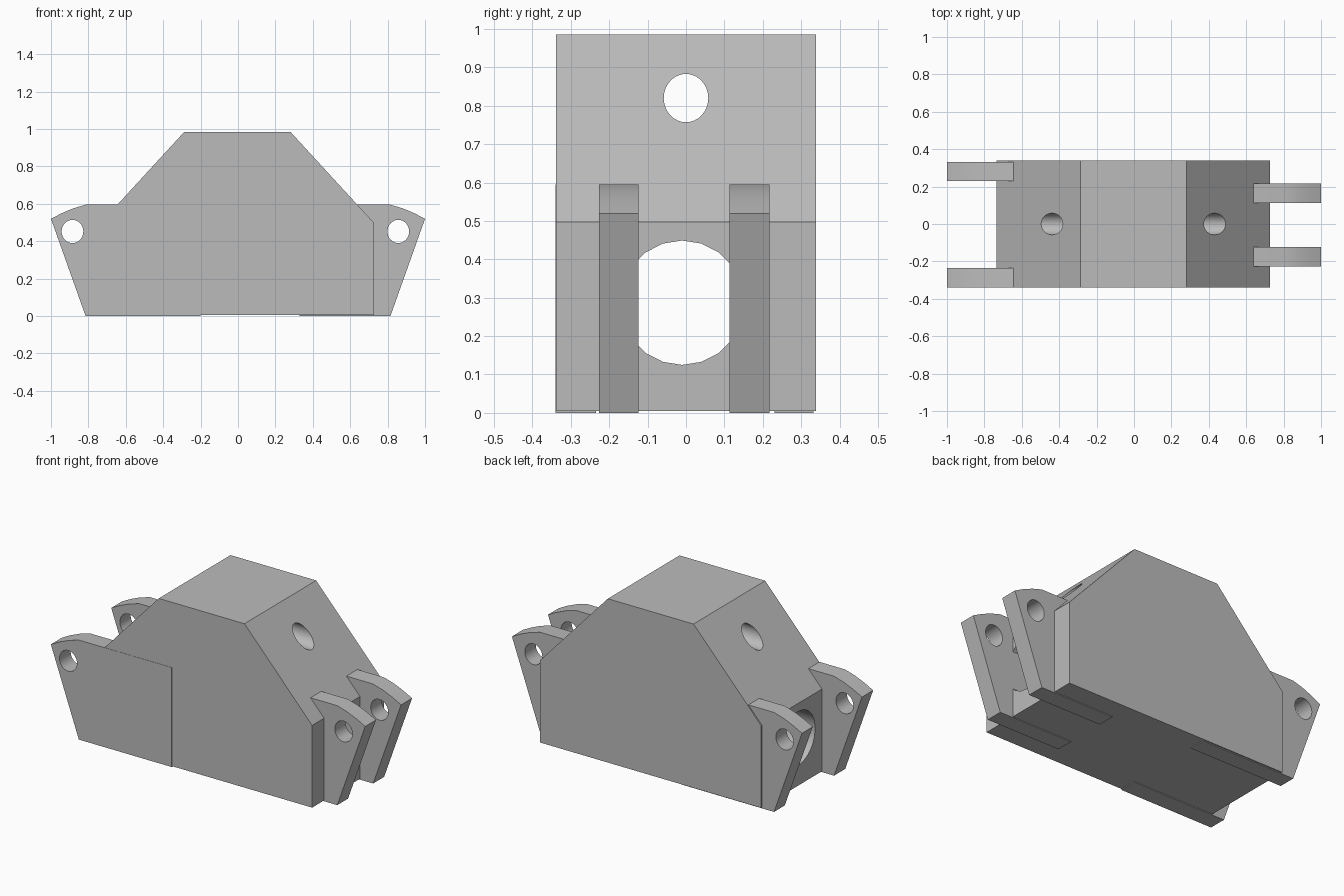
import bpy
import bmesh
from math import radians
from mathutils import Matrix, Vector

if "Cube" in bpy.data.objects:
    bpy.data.objects.remove(bpy.data.objects["Cube"], do_unlink=True)

steel = bpy.data.materials.new("grey_steel")
steel.use_nodes = True
GREY = (0.5, 0.5, 0.5, 1)
steel.diffuse_color = GREY
steel.node_tree.nodes["Principled BSDF"].inputs["Base Color"].default_value = GREY


def add_object(name, bm):
    bmesh.ops.recalc_face_normals(bm, faces=bm.faces)
    mesh = bpy.data.meshes.new(name)
    bm.to_mesh(mesh)
    bm.free()
    mesh.materials.append(steel)
    obj = bpy.data.objects.new(name, mesh)
    bpy.context.collection.objects.link(obj)
    return obj


def extrude_profile(name, points, y0, y1):
    """Extrude an x-z outline from y0 to y1."""
    bm = bmesh.new()
    face = bm.faces.new([bm.verts.new((x, y0, z)) for x, z in points])
    side = bmesh.ops.extrude_face_region(bm, geom=[face])["geom"]
    moved = [v for v in side if isinstance(v, bmesh.types.BMVert)]
    bmesh.ops.translate(bm, verts=moved, vec=(0, y1 - y0, 0))
    return add_object(name, bm)


def drill(target, centre, radius_side, radius_z, axis, sides):
    """Cut an oval hole right through the target along x or y."""
    turn = Matrix.Rotation(radians(90), 4, "Y" if axis == "X" else "X")
    scale = (1, radius_side, radius_z) if axis == "X" else (radius_side, 1, radius_z)
    bm = bmesh.new()
    bmesh.ops.create_cone(bm, cap_ends=True, segments=sides, radius1=1, radius2=1,
                          depth=3, matrix=turn)
    bmesh.ops.scale(bm, verts=bm.verts, vec=scale)
    bmesh.ops.translate(bm, verts=bm.verts, vec=Vector(centre))
    cutter = add_object("hole_cutter", bm)
    cutter.hide_render = True
    mod = target.modifiers.new("hole", "BOOLEAN")
    mod.operation = "DIFFERENCE"
    mod.solver = "EXACT"
    mod.object = cutter
    bpy.context.view_layer.objects.active = target
    bpy.ops.object.modifier_apply(modifier=mod.name)
    bpy.data.objects.remove(cutter, do_unlink=True)


def smooth(obj):
    bpy.ops.object.select_all(action="DESELECT")
    obj.select_set(True)
    bpy.context.view_layer.objects.active = obj
    bpy.ops.object.shade_smooth_by_angle(angle=radians(30))


# Block with sloped shoulders, a wide tunnel and a small upper bore
body = extrude_profile("link_body", [
    (-0.735, 0.005), (0.728, 0.005), (0.728, 0.497), (0.28, 0.985),
    (-0.287, 0.985), (-0.735, 0.497)], -0.339, 0.339)
drill(body, (0, -0.01, 0.287), 0.162, 0.162, "X", 20)
drill(body, (0, 0, 0.82), 0.058, 0.063, "X", 32)
smooth(body)

# Pierced lugs: outer pair at the right end, inner pair at the left end
LUGS = [
    ("right_front_lug", -1, 0.2, 0.885, -0.3405, -0.235),
    ("right_back_lug", -1, 0.2, 0.885, 0.23, 0.332),
    ("left_front_lug", 1, 0.33, 0.857, -0.226, -0.124),
    ("left_back_lug", 1, 0.33, 0.857, 0.113, 0.217),
]
for name, end, root, hole_x, y0, y1 in LUGS:
    outline = [(root, 0), (0.815, 0), (1, 0.52), (0.942, 0.55),
               (0.88, 0.576), (0.815, 0.595), (root, 0.595)]
    lug = extrude_profile(name, [(end * x, z) for x, z in outline], y0, y1)
    drill(lug, (end * hole_x, 0, 0.452), 0.058, 0.062, "Y", 32)
    smooth(lug)
